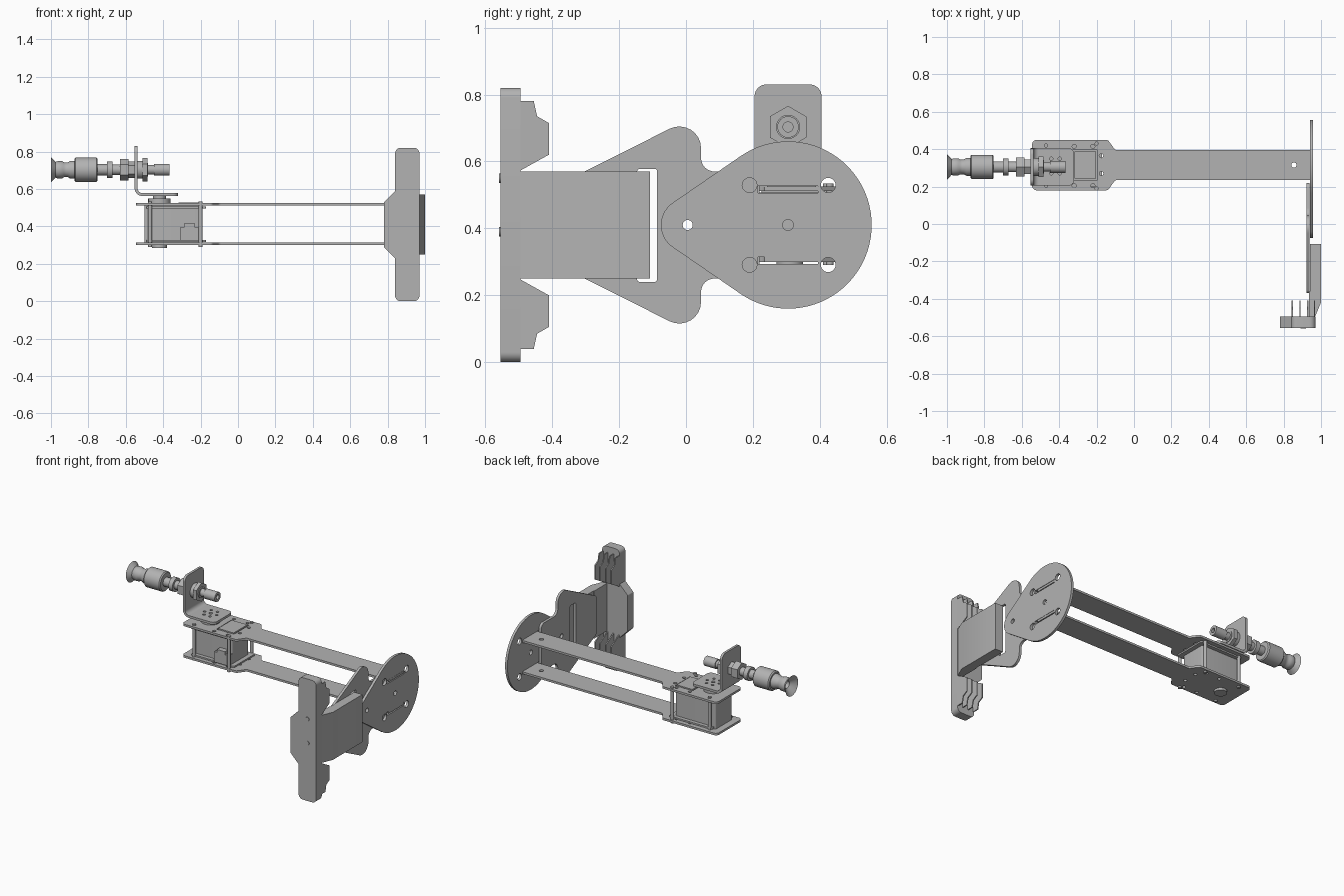
import bpy, bmesh, math
from mathutils import Vector, Matrix

cube = bpy.data.objects.get("Cube")
if cube:
    bpy.data.objects.remove(cube, do_unlink=True)

grey = bpy.data.materials.new("plain grey")
grey.use_nodes = True
COLOUR = (0.45, 0.45, 0.45, 1)
grey.diffuse_color = COLOUR
grey.node_tree.nodes["Principled BSDF"].inputs["Base Color"].default_value = COLOUR

# Local profile axes (u, v, depth) for each extrusion direction
FRAMES = {
    "x": Matrix(((0, 0, 1), (1, 0, 0), (0, 1, 0))).to_4x4(),
    "y": Matrix(((1, 0, 0), (0, 0, -1), (0, 1, 0))).to_4x4(),
    "z": Matrix.Identity(4),
}
MID = 0.41       # height of the mirror plane of the arm
AXIS_Y = 0.305   # depth of the arm's centre line


def finish(name, bm):
    bmesh.ops.remove_doubles(bm, verts=bm.verts, dist=1e-5)
    bmesh.ops.recalc_face_normals(bm, faces=bm.faces)
    mesh = bpy.data.meshes.new(name)
    bm.to_mesh(mesh)
    bm.free()
    mesh.materials.clear()
    mesh.materials.append(grey)
    ob = bpy.data.objects.new(name, mesh)
    bpy.context.collection.objects.link(ob)
    bpy.ops.object.select_all(action="DESELECT")
    ob.select_set(True)
    bpy.context.view_layer.objects.active = ob
    bpy.ops.object.shade_smooth_by_angle(angle=math.radians(35))
    return ob


def arc(cu, cv, r, a0=0, a1=360, n=24):
    angles = [math.radians(a0 + (a1 - a0) * i / n) for i in range(n + (a1 - a0 < 360))]
    return [(cu + r * math.cos(a), cv + r * math.sin(a)) for a in angles]


def rounded(points, n=8):
    """Polygon from (u, v, radius) corners with filleted corners."""
    out = []
    for i, (u, v, r) in enumerate(points):
        p = Vector((u, v))
        if r == 0:
            out.append((u, v))
            continue
        a = (Vector(points[i - 1][:2]) - p).normalized()
        b = (Vector(points[(i + 1) % len(points)][:2]) - p).normalized()
        half = a.angle(b) / 2
        centre = p + (a + b).normalized() * r / math.sin(half)
        t = r / math.tan(half)
        s, e = p + a * t - centre, p + b * t - centre
        w = s.angle(e)
        for k in range(n + 1):
            f = k / n
            out.append(tuple(centre + (s * math.sin((1 - f) * w) + e * math.sin(f * w)) / math.sin(w)))
    return out


def rect(u0, u1, v0, v1, r=0):
    return rounded([(u0, v0, r), (u1, v0, r), (u1, v1, r), (u0, v1, r)])


def mirrored(points):
    """Close a half outline by reflecting it in the arm's mid height."""
    return points + [(u, 2 * MID - v, r) for u, v, r in reversed(points)]


def plate(name, axis, lo, hi, outline, holes=()):
    curve = bpy.data.curves.new(name, "CURVE")
    curve.dimensions = "2D"
    curve.fill_mode = "BOTH"
    curve.extrude = (hi - lo) / 2
    for loop in [outline, *holes]:
        spline = curve.splines.new("POLY")
        spline.points.add(len(loop) - 1)
        for point, (u, v) in zip(spline.points, loop):
            point.co = (u, v, 0, 1)
        spline.use_cyclic_u = True
    helper = bpy.data.objects.new(name + " helper", curve)
    bpy.context.collection.objects.link(helper)
    depsgraph = bpy.context.evaluated_depsgraph_get()
    mesh = bpy.data.meshes.new_from_object(helper.evaluated_get(depsgraph))
    bpy.data.objects.remove(helper, do_unlink=True)
    bm = bmesh.new()
    bm.from_mesh(mesh)
    bpy.data.meshes.remove(mesh)
    centre = -(lo + hi) / 2 if axis == "y" else (lo + hi) / 2
    bmesh.ops.transform(bm, matrix=FRAMES[axis] @ Matrix.Translation((0, 0, centre)), verts=bm.verts)
    return finish(name, bm)


def lathe(name, profile, y, z):
    """Revolve (x, radius) points around an axis parallel to x."""
    bm = bmesh.new()
    verts = [bm.verts.new((x, y + r, z)) for x, r in profile]
    edges = [bm.edges.new(pair) for pair in zip(verts, verts[1:])]
    bmesh.ops.spin(bm, geom=verts + edges, cent=(0, y, z), axis=(1, 0, 0),
                   angle=math.tau, steps=32)
    return finish(name, bm)


# Teardrop end plate with tab slots and screw holes
teardrop = arc(AXIS_Y, MID, 0.25, -124.5, 124.5, 56) + arc(0.005, MID, 0.08, 124.5, 235.5, 14)
holes = [arc(0.005, MID, 0.015), arc(AXIS_Y, MID, 0.016)]
for side in (-1, 1):
    z = MID + side * 0.106
    holes.append(rect(0.215, 0.395, z - 0.011, z + 0.011))
    holes += [arc(y, MID + side * 0.119, 0.022) for y in (0.19, 0.425)]
plate("end_plate", "x", 0.94, 0.957, teardrop, holes)

# Pivot plate with two lobes and a tall window
lobes = mirrored([(0.22, 0.57, 0.03), (0.045, 0.57, 0.04), (0.045, 0.745, 0.065), (-0.37, 0.536, 0.03)])
plate("pivot_plate", "x", 0.922, 0.939, rounded(lobes),
      [rect(-0.146, -0.086, 0.24, 0.578, 0.008), arc(0.005, MID, 0.015)])

# Handle block with a slanted front
plate("handle_block", "z", 0.25, 0.57,
      [(0.94, -0.107), (1.0, -0.107), (1.0, -0.42), (0.968, -0.495),
       (0.968, -0.553), (0.935, -0.553), (0.935, -0.36), (0.94, -0.36)])

# Upright front bar with a side bump
bar = mirrored([(0.78, 0.53, 0.01), (0.84, 0.59, 0), (0.84, 0.82, 0.03), (0.97, 0.82, 0.03)])
bar = bar[:4] + bar[4:]
plate("front_bar", "y", -0.555, -0.495, rounded(bar))
for z in (0.39, 0.55):
    plate("bar_screw", "y", -0.559, -0.55, arc(0.905, z, 0.014))

# Thin fins behind both ends of the bar
fin = [(-0.5, 0.57), (-0.41, 0.62), (-0.41, 0.715), (-0.445, 0.735), (-0.455, 0.78), (-0.5, 0.78)]
for side in (-1, 1):
    outline = [(y, MID + side * (z - MID)) for y, z in fin]
    for x in (0.842, 0.884, 0.926, 0.962):
        plate("fin", "x", x, x + 0.007, outline)

# Two long arms, each widening to a servo mount
arm = [(0.956, 0.235, 0), (-0.1, 0.235, 0.02), (-0.14, 0.18, 0.02), (-0.545, 0.18, 0.025)]
arm += [(x, 2 * 0.315 - y, r) for x, y, r in reversed(arm)]
screws = [(-0.22, 0.205), (-0.22, 0.415), (-0.32, 0.205), (-0.32, 0.415), (-0.175, 0.27), (-0.175, 0.365)]
arm_holes = [arc(x, y, 0.011, n=12) for x, y in screws] + [arc(0.855, 0.315, 0.014)]
plate("upper_arm", "z", 0.511, 0.525, rounded(arm), arm_holes + [rect(-0.325, -0.195, 0.235, 0.395)])
plate("lower_arm", "z", 0.3, 0.314, rounded(arm), arm_holes)

# Servo: body, cap, flanges, connector and shaft discs
plate("servo_body", "z", 0.312, 0.513, rect(-0.5, -0.2, 0.225, 0.4, 0.008))
plate("servo_cap", "z", 0.5, 0.529, rect(-0.318, -0.202, 0.242, 0.388))
for z in (0.318, 0.497):
    plate("servo_flange", "z", z, z + 0.01, rect(-0.49, -0.17, 0.2, 0.425, 0.01))
plate("servo_connector", "y", 0.19, 0.23,
      [(-0.31, 0.325), (-0.2, 0.325), (-0.2, 0.395), (-0.23, 0.395),
       (-0.23, 0.415), (-0.29, 0.415), (-0.29, 0.395), (-0.31, 0.395)])
plate("servo_horn", "z", 0.52, 0.55, arc(-0.42, 0.31, 0.06))
plate("horn_hub", "z", 0.54, 0.566, arc(-0.42, 0.31, 0.035))
plate("rear_shaft", "z", 0.285, 0.305, arc(-0.42, 0.31, 0.04))
for x, y in [(-0.47, 0.205), (-0.47, 0.42), (-0.2, 0.19), (-0.2, 0.43)]:
    plate("mount_screw", "z", 0.29, 0.534, arc(x, y, 0.011, n=12))

# Angled bracket: base, bend and upright
base_holes = [arc(-0.42, 0.31, 0.012, n=12)] + [
    arc(u, v, 0.009, n=12) for u, v in arc(-0.42, 0.31, 0.045, n=6)]
plate("bracket_base", "z", 0.562, 0.578,
      rounded([(-0.51, 0.205, 0), (-0.32, 0.205, 0.03), (-0.32, 0.405, 0.03), (-0.51, 0.405, 0)]),
      base_holes)
plate("bracket_bend", "y", 0.205, 0.405,
      arc(-0.51, 0.605, 0.043, 180, 270, 8) + arc(-0.51, 0.605, 0.027, 180, 270, 8)[::-1])
plate("bracket_upright", "x", -0.553, -0.537,
      rounded([(0.205, 0.605, 0), (0.405, 0.605, 0), (0.405, 0.83, 0.035), (0.205, 0.83, 0.035)]))

# Suction fitting: threaded stem, body and hollow cup
ROD_Z = 0.703
stem = [(-0.365, 0.015), (-0.365, 0.032), (-0.45, 0.032), (-0.45, 0.025), (-0.48, 0.025),
        (-0.48, 0.036), (-0.6, 0.036), (-0.63, 0.028), (-0.67, 0.028), (-0.67, 0.045),
        (-0.7, 0.045), (-0.7, 0.03), (-0.75, 0.03), (-0.75, 0.058), (-0.757, 0.065),
        (-0.868, 0.065), (-0.875, 0.058)]
cup = [(-0.875, 0.048), (-0.895, 0.048), (-0.91, 0.04), (-0.93, 0.04), (-0.94, 0.046),
       (-0.965, 0.046), (-0.975, 0.042), (-1.0, 0.068), (-0.995, 0.06), (-0.965, 0.025), (-0.92, 0.015)]
lathe("suction_stem", [(-0.4, 0), (-0.4, 0.015)] + stem + [(-0.875, 0)], AXIS_Y, ROD_Z)
lathe("suction_cup", [(-0.875, 0)] + cup + [(-0.92, 0)], AXIS_Y, ROD_Z)

# Hex nuts and washers on the stem
for x0, x1, r in [(-0.51, -0.485, 0.063), (-0.585, -0.553, 0.045), (-0.63, -0.585, 0.058)]:
    plate("hex_nut", "x", x0, x1, arc(AXIS_Y, ROD_Z, r, 30, 390, 6))
plate("washer", "x", -0.537, -0.51, arc(AXIS_Y, ROD_Z, 0.048))
